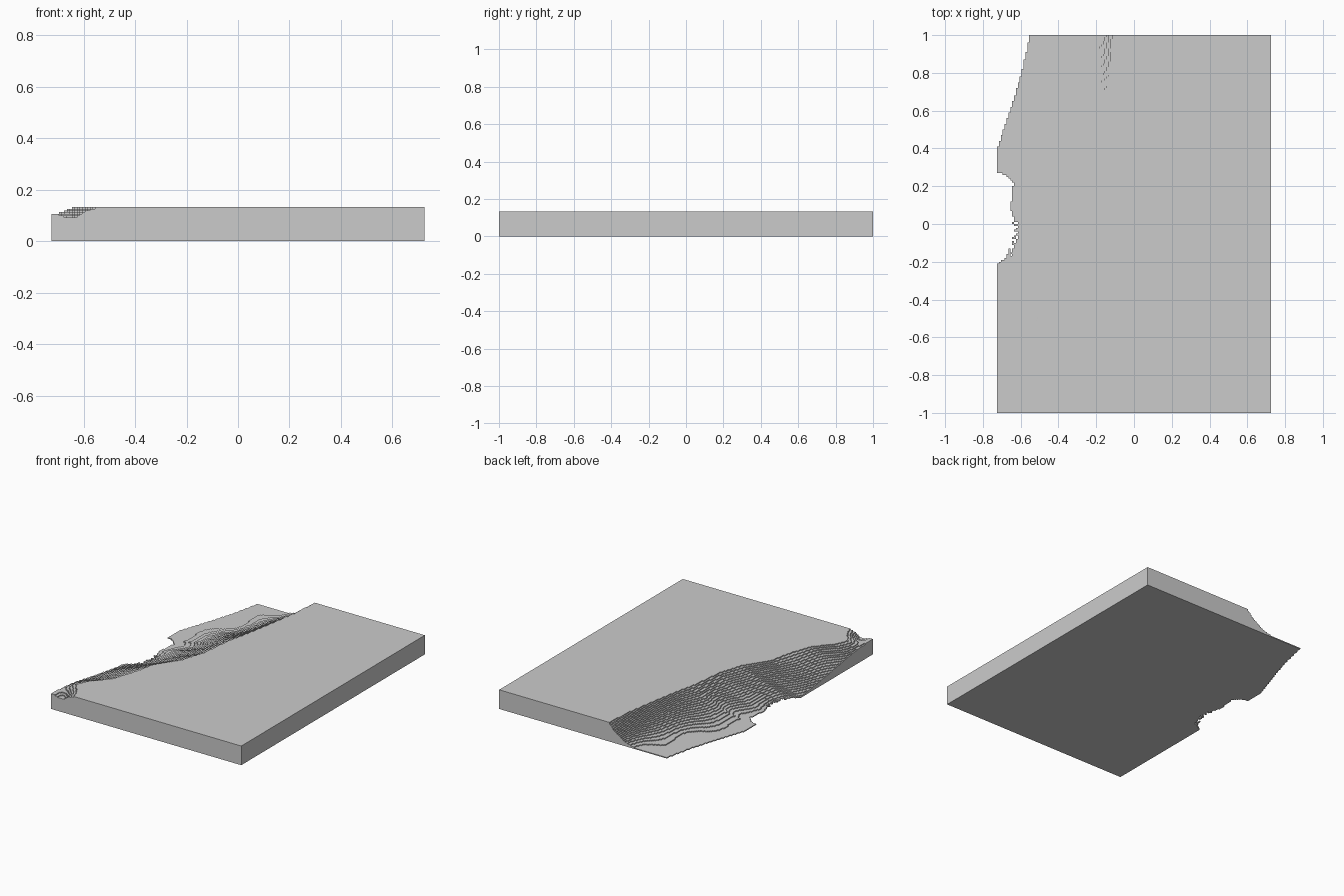
import bpy, bmesh, math, random

if "Cube" in bpy.data.objects:
    bpy.data.objects.remove(bpy.data.objects["Cube"])

random.seed(4)
TOP = 0.132            # slab thickness
STEP = TOP / 20        # terrace height
CELL = 0.01
X0, X1, Y0 = -0.725, 0.725, -1.0
NX, NY = 64, 200

# y, shore x, shore height, plateau edge x, slope exponent
KEYS = [
    (-1.00, -0.725, 0.112, -0.525, 1.0),
    (-0.85, -0.725, 0.095, -0.630, 1.0),
    (-0.75, -0.725, 0.085, -0.590, 1.0),
    (-0.65, -0.725, 0.070, -0.500, 1.0),
    (-0.50, -0.725, 0.045, -0.440, 1.0),
    (-0.33, -0.725, 0.020, -0.410, 1.1),
    (-0.21, -0.725, 0.007, -0.330, 1.1),
    (-0.17, -0.660, 0.005, -0.300, 1.1),
    (-0.05, -0.620, 0.004, -0.265, 1.1),
    (0.00, -0.630, 0.004, -0.250, 1.2),
    (0.09, -0.655, 0.004, -0.240, 1.3),
    (0.14, -0.645, 0.004, -0.235, 1.4),
    (0.22, -0.638, 0.004, -0.225, 1.6),
    (0.255, -0.670, 0.004, -0.220, 1.7),
    (0.275, -0.725, 0.004, -0.215, 1.8),
    (0.40, -0.725, 0.004, -0.190, 2.2),
    (0.60, -0.655, 0.004, -0.155, 2.6),
    (0.80, -0.595, 0.004, -0.125, 3.4),
    (1.00, -0.550, 0.004, -0.110, 4.4),
]


def profile(y):
    for a, b in zip(KEYS, KEYS[1:]):
        if y <= b[0]:
            t = (y - a[0]) / (b[0] - a[0])
            return [p + (q - p) * t for p, q in zip(a[1:], b[1:])]
    return KEYS[-1][1:]


def column(x, y, jitter):
    """Terraced ground height, 0 where the ground is missing."""
    shore, base, edge, power = profile(y)
    if x < shore + jitter:
        return 0.0
    s = min(1, max(0, (x - shore) / (edge - shore)))
    z = base + (TOP - base) * s ** power
    # small gully at the front left corner
    z -= 0.026 * math.exp(-((x + 0.645) / 0.05) ** 2 - ((y + 1) / 0.08) ** 2)
    # gentle undulation on the slope
    z += 0.005 * math.sin(14 * y + 9 * x) * 4 * s * (1 - s)
    return min(20, max(1, round(z / STEP))) * STEP


heights = []
for i in range(NX):
    row = []
    for j in range(NY):
        x, y = X0 + (i + 0.5) * CELL, Y0 + (j + 0.5) * CELL
        ragged = random.uniform(-0.02, 0.02) if -0.19 < y < 0.02 else 0
        row.append(column(x, y, ragged))
    heights.append(row)


def height(i, j):
    if i < 0 or j < 0 or j >= NY:
        return 0.0
    return heights[i][j] if i < NX else TOP


bm = bmesh.new()


def quad(*pts):
    bm.faces.new([bm.verts.new(p) for p in pts])


# Terraced slope: tops, undersides and the risers between cells
for i in range(NX):
    for j in range(NY):
        h = height(i, j)
        if not h:
            continue
        xa, ya = X0 + i * CELL, Y0 + j * CELL
        xb, yb = xa + CELL, ya + CELL
        quad((xa, ya, h), (xb, ya, h), (xb, yb, h), (xa, yb, h))
        quad((xa, ya, 0), (xa, yb, 0), (xb, yb, 0), (xb, ya, 0))
        sides = [(-1, 0, (xa, yb), (xa, ya)), (1, 0, (xb, ya), (xb, yb)),
                 (0, -1, (xa, ya), (xb, ya)), (0, 1, (xb, yb), (xa, yb))]
        for di, dj, p, q in sides:
            n = height(i + di, j + dj)
            if n < h - 1e-6:
                quad((*p, n), (*q, n), (*q, h), (*p, h))

# Flat plateau
xa = X0 + NX * CELL
quad((xa, -1, TOP), (X1, -1, TOP), (X1, 1, TOP), (xa, 1, TOP))
quad((xa, -1, 0), (xa, 1, 0), (X1, 1, 0), (X1, -1, 0))
quad((xa, -1, 0), (X1, -1, 0), (X1, -1, TOP), (xa, -1, TOP))
quad((X1, -1, 0), (X1, 1, 0), (X1, 1, TOP), (X1, -1, TOP))
quad((X1, 1, 0), (xa, 1, 0), (xa, 1, TOP), (X1, 1, TOP))
bmesh.ops.remove_doubles(bm, verts=bm.verts, dist=1e-5)
# Merge the coplanar cells into clean terraces
bmesh.ops.dissolve_limit(bm, angle_limit=0.01, verts=bm.verts, edges=bm.edges)
bmesh.ops.triangulate(bm, faces=[f for f in bm.faces if len(f.verts) > 4])

mesh = bpy.data.meshes.new("terraced_terrain_slab")
bm.to_mesh(mesh)
bm.free()
bpy.context.collection.objects.link(bpy.data.objects.new("terraced_terrain_slab", mesh))
